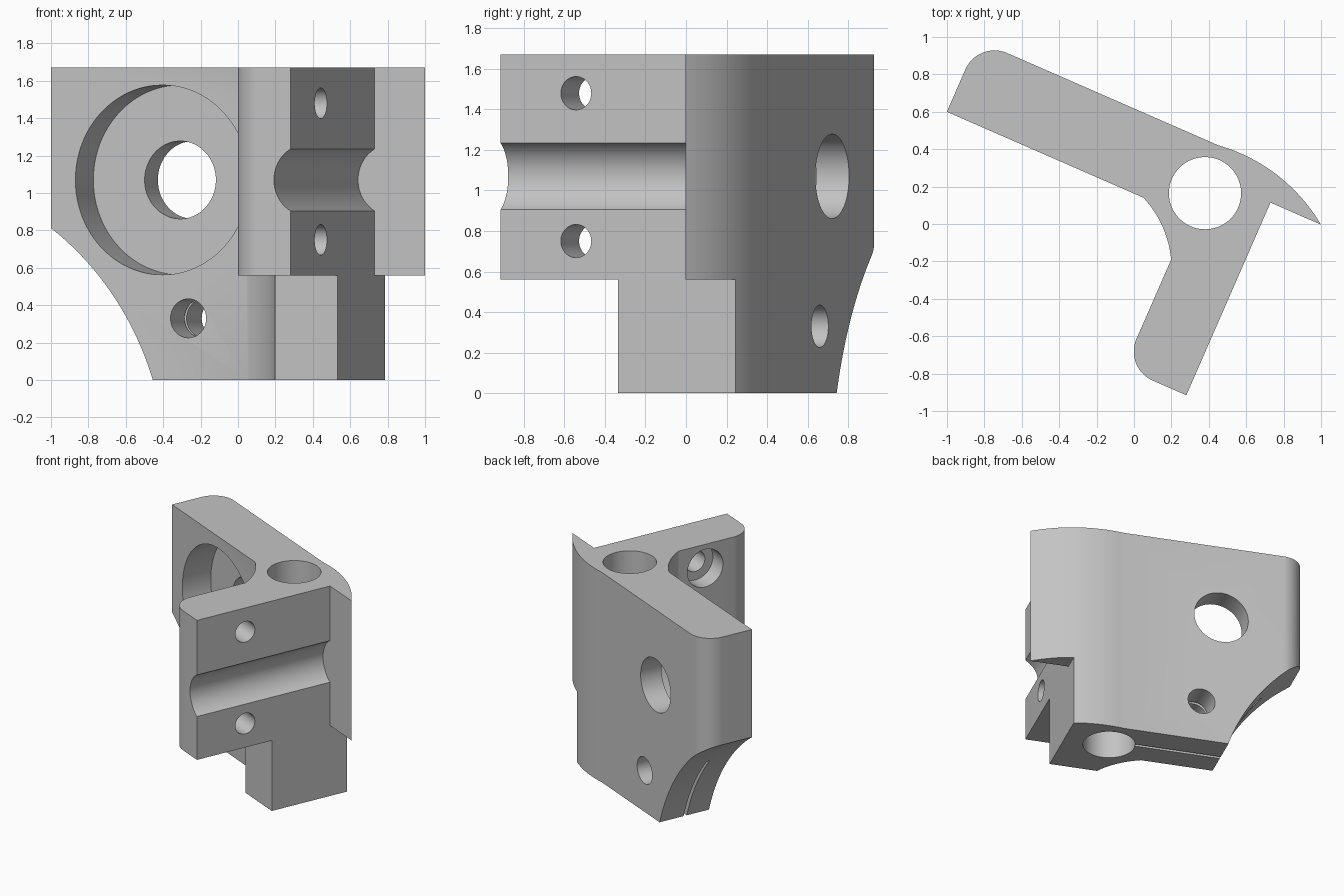
import bpy
import bmesh
from math import sin, cos, pi, radians, atan2, hypot
from mathutils import Matrix, Vector

if "Cube" in bpy.data.objects:
    bpy.data.objects.remove(bpy.data.objects["Cube"], do_unlink=True)

HEIGHT = 1.67
STEP = 0.56            # underside of the arm and flange
MID = 1.07             # height of the bore and groove axis
FRONT, BACK = 0.149, 0.566      # plate faces
INNER, OUTER = 0.258, 0.623     # arm faces
FLANGE = 0.397
TILT = radians(-23.6)


def arc(p, q, sag, n=20):
    """Points from p to q bulging by sag to the left of travel."""
    p, q = Vector(p), Vector(q)
    half = (q - p).length / 2
    radius = (half * half + sag * sag) / (2 * abs(sag))
    side = 1 if sag > 0 else -1
    d = (q - p).normalized()
    left = Vector((-d.y, d.x)) * side
    centre = (p + q) / 2 + left * (abs(sag) - radius)
    spread = atan2(half, radius - abs(sag))
    return [centre + radius * (d * sin(t) + left * cos(t))
            for t in (spread * (2 * i / n - 1) for i in range(n + 1))]


def circle(a, b, r, n=72):
    return [(a + r * cos(2 * pi * i / n), b + r * sin(2 * pi * i / n)) for i in range(n)]


# How a profile point (a, b) at depth c is placed for each extrusion axis
PLACE = {
    "up": lambda a, b, c: (a, b, c),
    "across_plate": lambda a, b, c: (a, c, b),
    "across_arm": lambda a, b, c: (c, a, b),
}


def prism(name, points, axis, start, end):
    bm = bmesh.new()
    place = PLACE[axis]
    rings = [[bm.verts.new(place(p[0], p[1], c)) for p in points] for c in (start, end)]
    bm.faces.new(rings[0])
    bm.faces.new(rings[1])
    n = len(points)
    for i in range(n):
        j = (i + 1) % n
        bm.faces.new((rings[0][i], rings[0][j], rings[1][j], rings[1][i]))
    bmesh.ops.recalc_face_normals(bm, faces=bm.faces)
    mesh = bpy.data.meshes.new(name)
    bm.to_mesh(mesh)
    bm.free()
    obj = bpy.data.objects.new(name, mesh)
    bpy.context.collection.objects.link(obj)
    return obj


# Bracket body: plate, arm and curved flange in one profile
profile = [(-1.157, FRONT)]
profile += arc((-0.01, FRONT), (INNER, -0.095), 0.03)
profile += arc((INNER, -0.557), (0.428, -0.727), -0.05)
profile += [(OUTER, -0.727), (OUTER, FLANGE)]
profile += arc((0.917, FLANGE), (0.244, BACK), -0.067)
profile += arc((-0.987, BACK), (-1.157, 0.396), -0.05)
bracket = prism("bracket_body", profile, "up", 0, HEIGHT)

cutters = []


def cut(*args):
    cutters.append(prism(*args))


# Step under the arm and the flange
cut("step_cutter", [(0, -1), (1.2, -1), (1.2, 1), (OUTER, 1), (OUTER, -0.095), (0, -0.095)],
    "up", -0.1, STEP)

# Curved lower corner of the plate
cut("corner_cutter", [(-0.562, -0.1)] + arc((-0.562, 0), (-1.157, 0.813), -0.08, 32)
    + [(-1.3, 0.813), (-1.3, -0.1)], "across_plate", -0.2, 1)

# Round groove along the arm
cut("groove_cutter", circle(0.717, MID, 0.19), "across_plate", -0.9, FLANGE)

# Stepped bore and clamp screw hole through the plate
cut("recess_cutter", circle(-0.507, MID, 0.507, 96), "across_plate", 0, 0.389)
cut("bore_cutter", circle(-0.507, MID, 0.208), "across_plate", 0.2, 0.8)
cut("clamp_hole_cutter", circle(-0.355, 0.33, 0.104), "across_plate", 0, 0.8)

# Counterbored screw holes through the arm
for z in (0.75, 1.48):
    cut("screw_hole_cutter", circle(-0.32, z, 0.082), "across_arm", 0.1, 0.8)
    cut("counterbore_cutter", circle(-0.32, z, 0.15), "across_arm", 0.1, INNER + 0.14)

# Vertical rod hole and the clamp slit running out from it
cut("rod_hole_cutter", circle(0.282, 0.303, 0.193), "up", -0.1, HEIGHT + 0.1)
cut("slit_cutter", [(-1.3, 0.337), (0.25, 0.337), (0.25, 0.363), (-1.3, 0.363)],
    "up", -0.1, STEP)

bpy.ops.object.select_all(action="DESELECT")
bpy.context.view_layer.objects.active = bracket
bracket.select_set(True)
for cutter in cutters:
    mod = bracket.modifiers.new(cutter.name, "BOOLEAN")
    mod.operation = "DIFFERENCE"
    mod.solver = "EXACT"
    mod.object = cutter
    bpy.ops.object.modifier_apply(modifier=mod.name)
    bpy.data.objects.remove(cutter, do_unlink=True)

# Turn the bracket to its final heading
bracket.data.transform(Matrix.Rotation(TILT, 4, "Z"))

# Plain grey finish
grey = bpy.data.materials.new("plain_grey")
grey.use_nodes = True
colour = (0.55, 0.55, 0.55, 1)
grey.diffuse_color = colour
grey.node_tree.nodes["Principled BSDF"].inputs["Base Color"].default_value = colour
bracket.data.materials.clear()
bracket.data.materials.append(grey)
for poly in bracket.data.polygons:
    poly.material_index = 0

bpy.ops.object.shade_smooth_by_angle(angle=radians(25))
